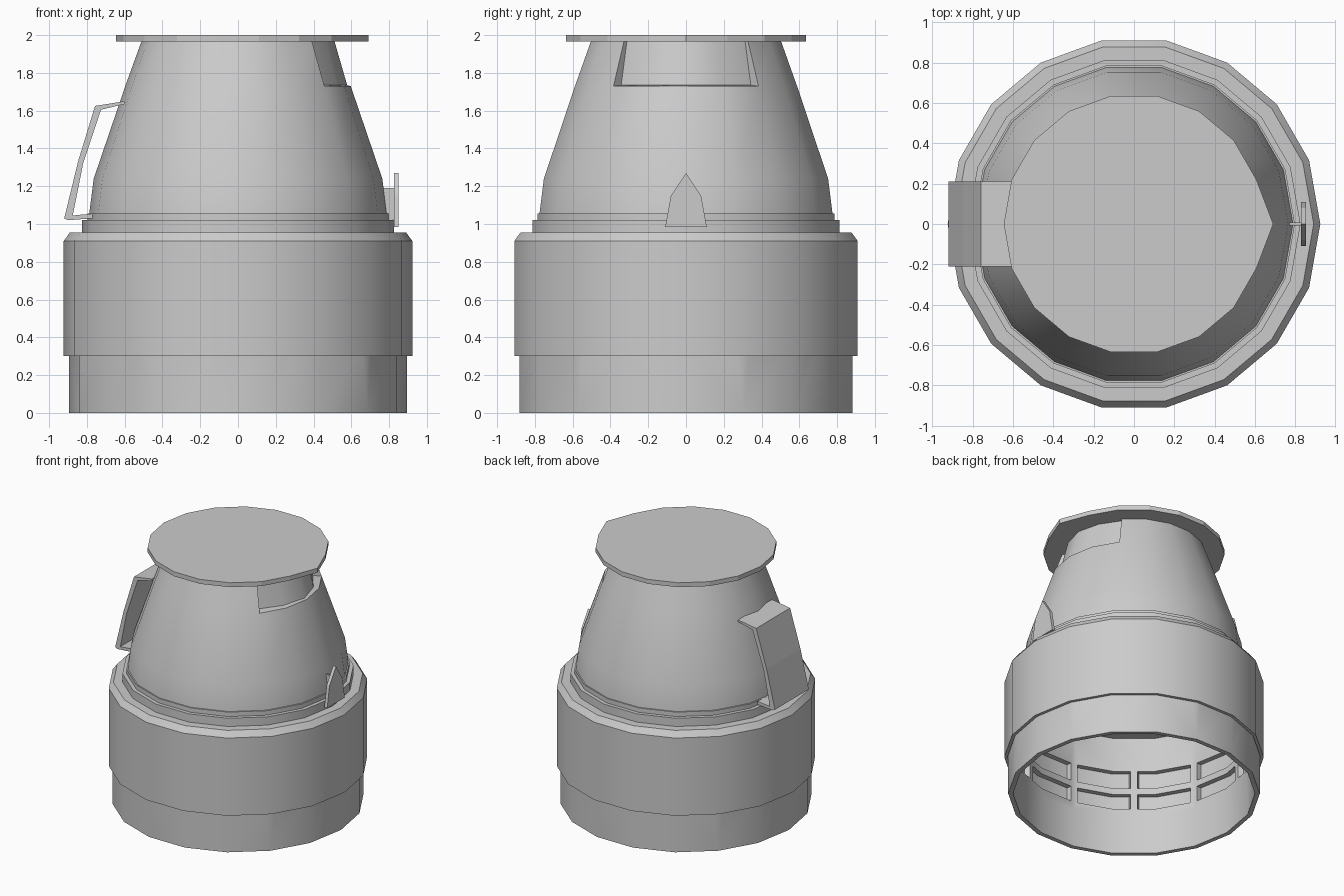
import bpy, bmesh
from math import cos, sin, radians
from mathutils import Matrix

cube = bpy.data.objects.get("Cube")
if cube:
    bpy.data.objects.remove(cube, do_unlink=True)

SIDES = 18
grey = bpy.data.materials.new("plain grey")
grey.use_nodes = True
grey.diffuse_color = (0.6, 0.6, 0.6, 1)
grey.node_tree.nodes["Principled BSDF"].inputs["Base Color"].default_value = (0.6, 0.6, 0.6, 1)


def finish(name, bm, smooth=True):
    bmesh.ops.recalc_face_normals(bm, faces=bm.faces)
    mesh = bpy.data.meshes.new(name)
    bm.to_mesh(mesh)
    bm.free()
    mesh.materials.append(grey)
    obj = bpy.data.objects.new(name, mesh)
    bpy.context.collection.objects.link(obj)
    bpy.ops.object.select_all(action='DESELECT')
    obj.select_set(True)
    bpy.context.view_layer.objects.active = obj
    if smooth:
        bpy.ops.object.shade_smooth_by_angle(angle=radians(30))
    return obj


def ring_point(r, z, i):
    a = radians(360 / SIDES * i)
    return (r * cos(a), r * sin(a), z)


def lathe(name, profile, smooth=True):
    """Revolve a closed (radius, height) outline."""
    bm = bmesh.new()
    loops = [[bm.verts.new(ring_point(r, z, i)) for i in range(SIDES)] for r, z in profile]
    for k, low in enumerate(loops):
        high = loops[(k + 1) % len(loops)]
        for i in range(SIDES):
            j = (i + 1) % SIDES
            bm.faces.new((low[i], low[j], high[j], high[i]))
    return finish(name, bm, smooth)


def extrude(name, outline, vector):
    """Give a flat outline thickness along a vector."""
    bm = bmesh.new()
    face = bm.faces.new([bm.verts.new(p) for p in outline])
    out = bmesh.ops.extrude_face_region(bm, geom=[face])
    moved = [v for v in out["geom"] if isinstance(v, bmesh.types.BMVert)]
    bmesh.ops.translate(bm, verts=moved, vec=vector)
    return finish(name, bm, False)


# Inner sleeve with two rows of slots
sleeve = lathe("inner_sleeve", [(0.86, 0), (0.895, 0), (0.895, 0.94), (0.855, 0.94), (0.855, 0.3)])
bm = bmesh.new()
for low, high in ((0.36, 0.48), (0.53, 0.67)):
    for n in range(12):
        place = (Matrix.Rotation(radians(5 + 30 * n), 4, 'Z')
                 @ Matrix.Translation((0.83, 0, (low + high) / 2))
                 @ Matrix.Diagonal((0.16, 0.39, high - low, 1)))
        bmesh.ops.create_cube(bm, size=1, matrix=place)
cutter = finish("slot_cutter", bm, False)
cutter.hide_render = True
bpy.context.view_layer.objects.active = sleeve
cut = sleeve.modifiers.new("slots", 'BOOLEAN')
cut.object = cutter
cut.operation = 'DIFFERENCE'
cut.solver = 'EXACT'
bpy.ops.object.modifier_move_to_index(modifier=cut.name, index=0)
bpy.ops.object.modifier_apply(modifier=cut.name)
bpy.data.objects.remove(cutter, do_unlink=True)

# Wide outer band and the stepped collar
lathe("outer_band", [(0.9, 0.3), (0.923, 0.3), (0.923, 0.91), (0.89, 0.955), (0.8, 0.955), (0.8, 0.94), (0.9, 0.94)])
lathe("lower_collar", [(0.77, 0.95), (0.825, 0.95), (0.825, 1.02), (0.77, 1.02)])
lathe("upper_collar", [(0.76, 1.015), (0.797, 1.015), (0.797, 1.055), (0.76, 1.055)])

# Tapered body, with a shallow spout recess around +x at the top
bm = bmesh.new()
rows = [[bm.verts.new(ring_point(r, z, i)) for i in range(SIDES)]
        for r, z in ((0.79, 1.03), (0.787, 1.06), (0.764, 1.24), (0.597, 1.73), (0.51, 1.97))]
for k in range(4):
    for i in range(SIDES):
        j = (i + 1) % SIDES
        if k == 3 and (i < 2 or i >= SIDES - 2):
            continue
        bm.faces.new((rows[k][i], rows[k][j], rows[k + 1][j], rows[k + 1][i]))
span = range(-2, 3)
foot = [bm.verts.new(ring_point(0.578 - 0.022 * abs(i), 1.735, i)) for i in span]
head = [bm.verts.new(ring_point(0.51 - 0.012 * abs(i), 1.97, i)) for i in span]
for n in range(4):
    i, j = span[n], span[n + 1]
    bm.faces.new((foot[n], foot[n + 1], head[n + 1], head[n]))
    bm.faces.new((rows[3][i], rows[3][j], foot[n + 1], foot[n]))
for n in (0, 4):
    bm.faces.new((rows[3][span[n]], foot[n], head[n], rows[4][span[n]]))
finish("tapered_body", bm)

# Flat lid with a small point over the spout
lid = [ring_point(0.69 if i == 0 else 0.645, 1.965, i) for i in range(SIDES)]
extrude("lid", lid, (0, 0, 0.035))

# Handle: a bent strip on the -x side
handle = [(-0.6, 1.65), (-0.757, 1.625), (-0.847, 1.33), (-0.92, 1.03), (-0.9, 1.02), (-0.77, 1.03),
          (-0.77, 1.055), (-0.875, 1.045), (-0.82, 1.32), (-0.725, 1.605), (-0.6, 1.635)]
extrude("handle", [(x, -0.21, z) for x, z in handle], (0, 0.42, 0))

# Pointed latch plate and its strut on the +x side
latch = [(-0.11, 0.985), (0.11, 0.985), (0.08, 1.15), (0, 1.27), (-0.08, 1.15)]
extrude("latch_plate", [(0.827, y, z) for y, z in latch], (0.024, 0, 0))
strut = [(0.765, 1.02), (0.83, 1.02), (0.83, 1.19), (0.765, 1.19)]
extrude("latch_strut", [(x, -0.007, z) for x, z in strut], (0, 0.014, 0))
